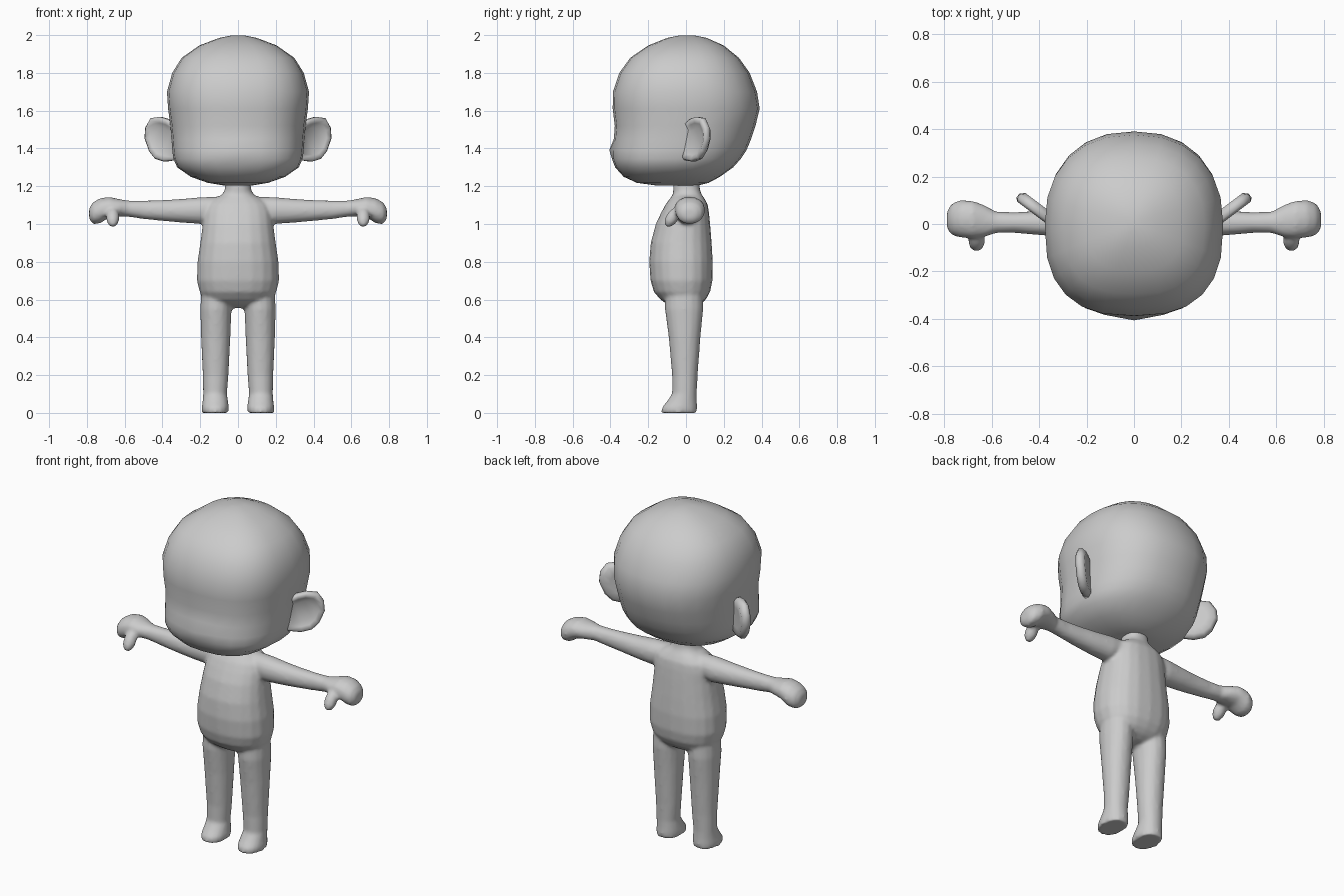
import bpy, bmesh, math
from mathutils import Vector, Matrix

if "Cube" in bpy.data.objects:
    bpy.data.objects.remove(bpy.data.objects["Cube"])

skin = bpy.data.materials.new("plain_grey")
skin.diffuse_color = (0.6, 0.6, 0.6, 1)
skin.use_nodes = True
skin.node_tree.nodes["Principled BSDF"].inputs["Base Color"].default_value = skin.diffuse_color


def finish(name, bm):
    bmesh.ops.recalc_face_normals(bm, faces=bm.faces)
    mesh = bpy.data.meshes.new(name)
    bm.to_mesh(mesh)
    bm.free()
    mesh.materials.append(skin)
    for f in mesh.polygons:
        f.use_smooth = True
    ob = bpy.data.objects.new(name, mesh)
    bpy.context.collection.objects.link(ob)
    return ob


def skin_rings(bm, rings):
    """Bridge a stack of equal point loops and cap both ends."""
    loops = [[bm.verts.new(p) for p in r] for r in rings]
    n = len(loops[0])
    for a, b in zip(loops, loops[1:]):
        for i in range(n):
            j = (i + 1) % n
            bm.faces.new((a[i], a[j], b[j], b[i]))
    bm.faces.new(loops[0][::-1])
    bm.faces.new(loops[-1])


def loft(bm, axis, rings, n=16, p0=2.1, p1=2.1, side=1):
    """Rings are (t, u0, u1, v0, v1); p0/p1 set squareness of low/high v half."""
    out = []
    for t, u0, u1, v0, v1 in rings:
        pts = []
        for k in range(n):
            a = 2 * math.pi * k / n
            c, s = math.cos(a), math.sin(a)
            e = 2 / (p0 if s < 0 else p1)
            u = (u0 + u1) / 2 + (u1 - u0) / 2 * math.copysign(abs(c) ** e, c)
            v = (v0 + v1) / 2 + (v1 - v0) / 2 * math.copysign(abs(s) ** e, s)
            x, y, z = (u, v, t) if axis == 'Z' else (t, u, v)
            pts.append((x * side, y, z))
        out.append(pts)
    skin_rings(bm, out)


def blob(bm, loc, size, tilt):
    m = Matrix.Translation(loc) @ Matrix.Rotation(tilt, 4, 'X') @ Matrix.Diagonal((*size, 1))
    bmesh.ops.create_uvsphere(bm, u_segments=12, v_segments=8, radius=1, matrix=m)


# Head: (z, half width, front y, back y)
head_rings = [
    (1.203, .07, -.15, .06), (1.218, .16, -.26, .12), (1.25, .25, -.33, .18),
    (1.30, .322, -.375, .25), (1.345, .342, -.392, .29), (1.39, .348, -.392, .32),
    (1.45, .352, -.382, .345), (1.52, .358, -.377, .368), (1.61, .37, -.388, .39),
    (1.70, .376, -.387, .376), (1.80, .348, -.353, .337), (1.88, .298, -.295, .28),
    (1.945, .205, -.2, .2), (1.985, .10, -.1, .11), (1.999, .03, -.03, .04)]
bm = bmesh.new()
loft(bm, 'Z', [(z, -w, w, f, b) for z, w, f, b in head_rings], 24, 2.6, 2.3)
for v in bm.verts:  # nose tip
    if abs(v.co.x) < .01 and v.co.y < 0 and abs(v.co.z - 1.39) < .01:
        v.co.y -= .014
finish("head", bm)

# Ears: dished rounded plates angled backwards
outline = [(-.05, 1.34), (.03, 1.33), (.09, 1.345), (.13, 1.385), (.16, 1.455),
           (.155, 1.51), (.12, 1.56), (.06, 1.567), (.01, 1.555), (-.05, 1.53)]
layers = [(.5, -.024), (.85, -.026), (1, -.008), (1, .012), (.9, .024), (.72, .014), (.5, .002)]
for side, label in ((1, "left"), (-1, "right")):
    along, out = Vector((.8, .6, 0)), Vector((.6, -.8, 0))
    rings = []
    for s, d in layers:
        ring = []
        for u, w in outline:
            p = Vector((.36, .025, 1.45)) + along * (.04 + (u - .04) * s) + out * d
            p.z += (w - 1.45) * s
            p.x *= side
            ring.append(p)
        rings.append(ring)
    bm = bmesh.new()
    skin_rings(bm, rings)
    finish(label + "_ear", bm)

# Body: torso with neck, (z, half width, front y, back y)
torso = [
    (.555, .05, -.05, .04), (.575, .13, -.1, .08), (.60, .182, -.135, .105),
    (.64, .203, -.17, .128), (.70, .218, -.188, .14), (.80, .215, -.195, .142),
    (.90, .2, -.187, .136), (1.0, .187, -.16, .128), (1.06, .18, -.132, .122),
    (1.105, .165, -.108, .115), (1.135, .125, -.085, .098), (1.155, .085, -.07, .084),
    (1.18, .07, -.068, .074), (1.215, .068, -.07, .072)]
# Arm and mitten hand: (x, y0, y1, z0, z1)
arm = [
    (.05, -.05, .07, 1.03, 1.147), (.2, -.06, .075, 1.0, 1.142), (.3, -.055, .066, 1.007, 1.133),
    (.4, -.047, .056, 1.016, 1.127), (.5, -.038, .05, 1.026, 1.124), (.58, -.038, .052, 1.038, 1.124),
    (.63, -.055, .08, 1.04, 1.132), (.68, -.06, .098, 1.035, 1.144), (.73, -.058, .102, 1.003, 1.137),
    (.767, -.048, .087, .998, 1.116), (.788, -.02, .055, 1.025, 1.085)]
# Leg and foot: (z, x0, x1, y0, y1)
leg = [
    (0, .05, .192, -.132, .058), (.03, .048, .192, -.127, .06), (.06, .052, .188, -.102, .058),
    (.10, .058, .185, -.074, .057), (.2, .05, .187, -.074, .062), (.4, .04, .196, -.092, .077),
    (.55, .034, .2, -.112, .092), (.64, .03, .195, -.11, .09)]

bm = bmesh.new()
loft(bm, 'Z', [(z, -w, w, f, b) for z, w, f, b in torso], 20, 2.2, 2.4)
for side in (1, -1):
    loft(bm, 'X', arm, side=side)
    loft(bm, 'Z', leg, side=side)
    # thumb
    blob(bm, (side * .663, -.072, 1.035), (.036, .034, .06), -.6)
body = finish("body", bm)

# Fuse limbs and torso into one soft surface
fuse = body.modifiers.new("fuse", 'REMESH')
fuse.mode = 'VOXEL'
fuse.voxel_size = .01
fuse.use_smooth_shade = True
soft = body.modifiers.new("soften", 'SMOOTH')
soft.factor = .5
soft.iterations = 6
